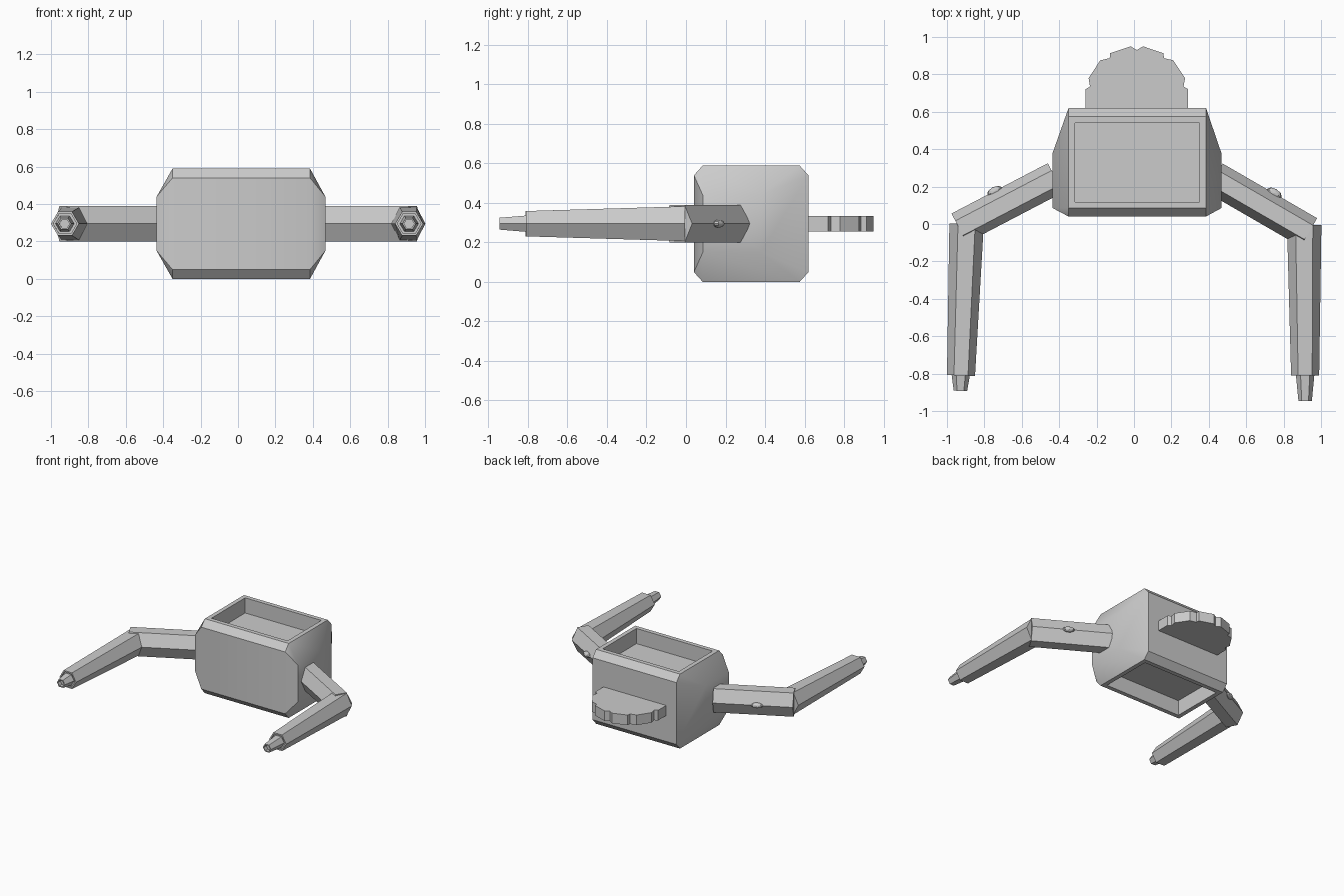
import bpy, bmesh, math
from mathutils import Vector

if "Cube" in bpy.data.objects:
    bpy.data.objects.remove(bpy.data.objects["Cube"])

ZC = 0.295  # height of the shared mid plane


def finish(bm, name, smooth=False):
    bmesh.ops.recalc_face_normals(bm, faces=bm.faces)
    me = bpy.data.meshes.new(name)
    bm.to_mesh(me)
    bm.free()
    ob = bpy.data.objects.new(name, me)
    bpy.context.collection.objects.link(ob)
    if smooth:
        bpy.ops.object.select_all(action='DESELECT')
        ob.select_set(True)
        bpy.context.view_layer.objects.active = ob
        bpy.ops.object.shade_smooth_by_angle(angle=math.radians(30))
    return ob


def recess(bm, face, border, depth):
    bmesh.ops.inset_individual(bm, faces=[face], thickness=border)
    inner = bmesh.ops.extrude_discrete_faces(bm, faces=[face])['faces'][0]
    inner.normal_update()
    bmesh.ops.translate(bm, verts=inner.verts, vec=-inner.normal * depth)


def hex_tube(name, start, end, size0, size1, hole=None):
    """Tapered hexagonal bar with flats on top and bottom; sizes are half width, half height."""
    a, b = Vector((*start, ZC)), Vector((*end, ZC))
    up = Vector((0, 0, 1))
    side = (b - a).normalized().cross(up)
    bm = bmesh.new()
    rings = []
    for p, (w, h) in ((a, size0), (b, size1)):
        ring = []
        for i in range(6):
            t = math.radians(60 * i)
            off = side * w * math.cos(t) + up * h * math.sin(t) / math.sin(math.pi / 3)
            ring.append(bm.verts.new(p + off))
        rings.append(ring)
    for i in range(6):
        j = (i + 1) % 6
        bm.faces.new((rings[0][i], rings[0][j], rings[1][j], rings[1][i]))
    bm.faces.new(rings[0])
    cap = bm.faces.new(rings[1])
    bmesh.ops.recalc_face_normals(bm, faces=bm.faces)
    if hole:
        recess(bm, cap, *hole)
    return finish(bm, name)


# Body: hull of front, back, top, bottom and side panels, hollowed above and below
bm = bmesh.new()
for x in (-0.35, 0.385):
    for s in (-1, 1):
        for y, dz in ((0.04, 0.245), (0.62, 0.245), (0.085, 0.295), (0.575, 0.295)):
            bm.verts.new((x, y, ZC + s * dz))
for x in (-0.435, 0.467):
    for y in (0.085, 0.38):
        for s in (-1, 1):
            bm.verts.new((x, y, ZC + s * 0.145))
bmesh.ops.convex_hull(bm, input=bm.verts)
bmesh.ops.dissolve_limit(bm, angle_limit=0.02, verts=bm.verts, edges=bm.edges)
bmesh.ops.recalc_face_normals(bm, faces=bm.faces)
for f in [f for f in bm.faces if abs(f.normal.z) > 0.99]:
    recess(bm, f, 0.048, 0.12)
finish(bm, "body", smooth=True)

# Toothed half disc at the back, mirrored from one half of its outline
half = [(0.275, 0.5), (0.275, 0.72), (0.25, 0.735), (0.258, 0.78), (0.195, 0.875),
        (0.145, 0.887), (0.143, 0.913), (0.033, 0.95)]
cx = 0.015
outline = [(cx + x, y) for x, y in half] + [(cx, 0.93)] + [(cx - x, y) for x, y in reversed(half)]
bm = bmesh.new()
face = bm.faces.new([bm.verts.new((x, y, ZC - 0.04)) for x, y in outline])
top = bmesh.ops.extrude_face_region(bm, geom=[face])['geom']
bmesh.ops.translate(bm, verts=[v for v in top if isinstance(v, bmesh.types.BMVert)],
                    vec=(0, 0, 0.08))
finish(bm, "toothed_disc")

# Arms: upper arm, forearm, hollow tip and elbow stud on each side
arms = {
    "right": dict(upper=((0.43, 0.247), (0.935, -0.045)), fore=((0.91, -0.005), (0.915, -0.81)),
                  tip=((0.915, -0.80), (0.915, -0.945)), stud=(0.75, 0.165)),
    "left": dict(upper=((-0.42, 0.247), (-0.935, -0.022)), fore=((-0.895, 0.0), (-0.925, -0.81)),
                 tip=((-0.926, -0.80), (-0.928, -0.892)), stud=(-0.745, 0.175)),
}
for side, p in arms.items():
    hex_tube(side + "_upper_arm", *p["upper"], (0.088, 0.094), (0.088, 0.094))
    hex_tube(side + "_forearm", *p["fore"], (0.092, 0.088), (0.075, 0.064), hole=(0.012, 0.012))
    hex_tube(side + "_tip", *p["tip"], (0.05, 0.042), (0.036, 0.03), hole=(0.009, 0.03))

    # Flattened stud lying along the upper arm
    d = Vector(p["upper"][1]) - Vector(p["upper"][0])
    bm = bmesh.new()
    bmesh.ops.create_uvsphere(bm, u_segments=8, v_segments=6, radius=1)
    bmesh.ops.scale(bm, verts=bm.verts, vec=(0.045, 0.024, 0.02))
    ob = finish(bm, side + "_stud")
    ob.location = (*p["stud"], ZC)
    ob.rotation_euler.z = math.atan2(d.y, d.x)
